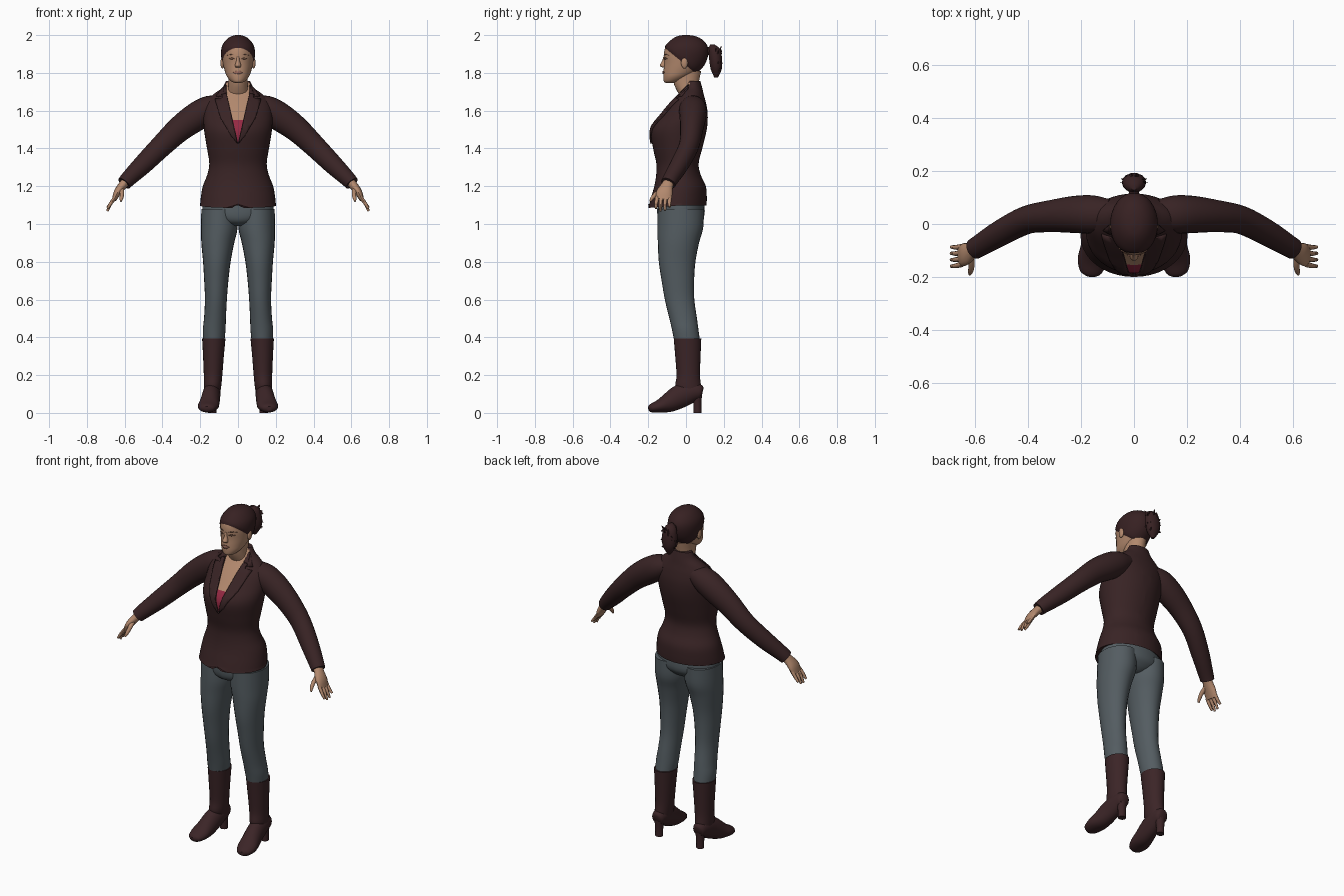
import bpy, bmesh, math, random
from mathutils import Vector
from mathutils.bvhtree import BVHTree

if "Cube" in bpy.data.objects:
    bpy.data.objects.remove(bpy.data.objects["Cube"])

random.seed(4)


def material(name, rgb):
    m = bpy.data.materials.new(name)
    m.diffuse_color = (*rgb, 1)
    m.use_nodes = True
    m.node_tree.nodes["Principled BSDF"].inputs["Base Color"].default_value = m.diffuse_color
    return m


CLOTH = material("dark_maroon", (0.040, 0.017, 0.018))
HAIR = material("dark_brown", (0.038, 0.015, 0.016))
BOOT = material("boot_brown", (0.044, 0.018, 0.020))
PANTS = material("slate_grey", (0.088, 0.108, 0.120))
SKIN = material("skin", (0.45, 0.25, 0.155))
PINK = material("raspberry", (0.30, 0.022, 0.055))
LIPS = material("lip", (0.33, 0.15, 0.11))
SHADE = material("eye_brown", (0.20, 0.10, 0.065))


def finish(name, bm, mats, angle=45):
    bmesh.ops.recalc_face_normals(bm, faces=bm.faces)
    me = bpy.data.meshes.new(name)
    bm.to_mesh(me)
    bm.free()
    ob = bpy.data.objects.new(name, me)
    bpy.context.collection.objects.link(ob)
    for m in mats:
        me.materials.append(m)
    bpy.ops.object.select_all(action='DESELECT')
    ob.select_set(True)
    bpy.context.view_layer.objects.active = ob
    bpy.ops.object.shade_smooth_by_angle(angle=math.radians(angle))
    return ob


def smooth_path(rings, sub):
    """Catmull-Rom through rings of (x, y, z, radius_a, radius_b)."""
    p = [Vector(r) for r in rings]
    p = [2 * p[0] - p[1]] + p + [2 * p[-1] - p[-2]]
    out = []
    for a, b, c, d in zip(p, p[1:], p[2:], p[3:]):
        for k in range(sub):
            t = k / sub
            out.append(0.5 * (2 * b + (c - a) * t + (2 * a - 5 * b + 4 * c - d) * t * t
                              + (3 * b - a - 3 * c + d) * t ** 3))
    return out + [p[-2]]


def loft_bm(rings, n=24, sub=4, ref=None):
    """Level elliptical slices, or slices square to the path when ref is given."""
    bm = bmesh.new()
    path = smooth_path(rings, sub)
    rows = []
    for i, p in enumerate(path):
        a, b = Vector((1, 0, 0)), Vector((0, 1, 0))
        if ref:
            t = (path[min(i + 1, len(path) - 1)] - path[max(i - 1, 0)])
            t = Vector(t[:3]).normalized()
            b = Vector(ref)
            b = (b - t * b.dot(t)).normalized()
            a = t.cross(b)
        ra, rb = max(p[3], .002), max(p[4], .002)
        c = Vector(p[:3])
        rows.append([bm.verts.new(c + a * ra * math.cos(k * math.tau / n)
                                  + b * rb * math.sin(k * math.tau / n)) for k in range(n)])
    for r, s in zip(rows, rows[1:]):
        for k in range(n):
            bm.faces.new((r[k], r[(k + 1) % n], s[(k + 1) % n], s[k]))
    bm.faces.new(rows[0])
    bm.faces.new(rows[-1])
    return bm


def loft(name, rings, mat, **kw):
    return finish(name, loft_bm(rings, **kw), [mat])


def slices(rows):
    """(z, half width, front y, back y) to centred rings."""
    return [(0, (f + b) / 2, z, w, (b - f) / 2) for z, w, f, b in rows]


def cut(bm, co, no):
    bmesh.ops.bisect_plane(bm, geom=bm.verts[:] + bm.edges[:] + bm.faces[:],
                           plane_co=co, plane_no=no)


def ball(name, loc, size, mat):
    bm = bmesh.new()
    bmesh.ops.create_uvsphere(bm, u_segments=20, v_segments=12, radius=1)
    for v in bm.verts:
        v.co = Vector(loc) + Vector(v.co[i] * size[i] for i in range(3))
    return finish(name, bm, [mat])


def plate(name, outline, target, mat, thick, step=.02):
    """Thin panel drawn in x, z and laid on the front of the target."""
    bm = bmesh.new()
    bm.faces.new([bm.verts.new((x, 0, z)) for x, z in outline])
    bmesh.ops.triangulate(bm, faces=bm.faces[:])
    for axis, no in ((0, (1, 0, 0)), (1, (0, 0, 1))):
        lo, hi = min(p[axis] for p in outline), max(p[axis] for p in outline)
        for k in range(1, int((hi - lo) / step) + 1):
            cut(bm, Vector(no) * (lo + k * step), no)
    me = target.data
    tree = BVHTree.FromPolygons([v.co for v in me.vertices], [p.vertices[:] for p in me.polygons])
    for v in bm.verts:
        hit = tree.ray_cast(Vector((v.co.x, -1, v.co.z)), Vector((0, 1, 0)))[0]
        v.co = hit or tree.find_nearest(v.co)[0]
        v.co.y -= thick * .5
    ob = finish(name, bm, [mat])
    mod = ob.modifiers.new("thickness", 'SOLIDIFY')
    mod.thickness, mod.offset = thick, 0


# Jacket body with a V opening showing the chest and top
bm = loft_bm(slices([
    (1.085, .202, -.20, .108), (1.14, .197, -.185, .11), (1.20, .186, -.168, .105),
    (1.26, .163, -.158, .078), (1.32, .152, -.157, .067), (1.40, .164, -.174, .086),
    (1.50, .180, -.185, .110), (1.58, .183, -.130, .115), (1.64, .172, -.082, .106),
    (1.685, .132, -.042, .094), (1.72, .085, -.015, .086), (1.757, .064, .005, .076)]), n=40)
for v in bm.verts:
    if v.co.z < 1.09:
        if abs(v.co.x) < .01 and v.co.y < 0:
            v.co.z += .02
        v.co.z += .08 * (v.co.y + .2)
V0, SLOPE = 1.43, .23
cut(bm, (0, 0, V0), (1, 0, -SLOPE))
cut(bm, (0, 0, V0), (-1, 0, -SLOPE))
cut(bm, (0, 0, 1.55), (0, 0, 1))
for f in bm.faces:
    c = f.calc_center_median()
    if c.y < .02 and abs(c.x) < SLOPE * (c.z - V0) and c.z < 1.755:
        f.material_index = 1 if c.z > 1.55 else 2
jacket = finish("jacket_body", bm, [CLOTH, SKIN, PINK])

# Neck and head, with the hair split off by a sloping plane
loft("neck", slices([(1.66, .058, -.02, .06), (1.70, .054, -.045, .062),
                     (1.75, .051, -.066, .068), (1.81, .053, -.07, .08)]), SKIN)
bm = loft_bm(slices([
    (1.746, .014, -.105, -.07), (1.755, .036, -.117, -.03), (1.78, .058, -.120, .02),
    (1.81, .070, -.119, .065), (1.85, .080, -.116, .098), (1.90, .086, -.117, .114),
    (1.94, .081, -.107, .110), (1.972, .060, -.076, .085), (1.990, .034, -.045, .05),
    (1.997, .006, -.012, .008)]), n=32)
cut(bm, (0, -.12, 1.94), (0, .83, 1))
for f in bm.faces:
    c = f.calc_center_median()
    f.material_index = int(c.z - 1.94 + .83 * (c.y + .12) > 0)
bm.normal_update()
for v in bm.verts:
    if all(f.material_index for f in v.link_faces):
        v.co += v.normal * .004
head = finish("head", bm, [SKIN, HAIR])

# Face
loft("nose", [(0, -.110, 1.888, .007, .009), (0, -.113, 1.862, .010, .014),
              (0, -.121, 1.839, .016, .018), (0, -.114, 1.828, .012, .009)], SKIN, n=12)
plate("lips", [(-.026, 1.803), (-.008, 1.810), (.008, 1.810), (.026, 1.803),
               (.010, 1.794), (-.010, 1.794)], head, LIPS, .006, .01)
for s, side in ((1, "left"), (-1, "right")):
    plate(side + "_eye", [(s * .018, 1.874), (s * .032, 1.881), (s * .050, 1.876),
                          (s * .034, 1.871)], head, SHADE, .004, .01)
    plate(side + "_eyebrow", [(s * .014, 1.893), (s * .036, 1.900), (s * .058, 1.893),
                              (s * .036, 1.896)], head, SHADE, .004, .01)
    ball(side + "_ear", (s * .083, -.008, 1.853), (.010, .018, .030), SKIN)

# Ponytail with loose tufts
ball("hair_tie", (0, .122, 1.915), (.020, .022, .022), HAIR)
loft("ponytail", [(0, .140, 1.95, .012, .012), (0, .150, 1.925, .036, .032),
                  (0, .157, 1.87, .046, .035), (0, .160, 1.82, .038, .030),
                  (0, .160, 1.775, .010, .010)], HAIR, n=14, sub=3)
bm = bmesh.new()
for k in range(16):
    ang = math.pi * (k % 8) / 7
    z = random.uniform(1.81, 1.935)
    base = Vector((.034 * math.cos(ang), .155 + .022 * math.sin(ang), z))
    out = Vector((math.cos(ang) * .022, math.sin(ang) * .016, random.uniform(-.015, .025)))
    ring = [bm.verts.new(base + Vector(o)) for o in ((.012, 0, -.01), (-.012, 0, -.01), (0, .006, .014))]
    tip = bm.verts.new(base + out)
    bm.faces.new(ring)
    for i in range(3):
        bm.faces.new((ring[i], ring[(i + 1) % 3], tip))
finish("ponytail_tufts", bm, [HAIR])

# Hips between the legs and under the jacket
loft("hips", slices([(.99, .03, -.10, .04), (1.01, .12, -.138, .07),
                     (1.05, .185, -.152, .098), (1.13, .185, -.150, .095)]), PANTS)

for s, side in ((1, "left"), (-1, "right")):
    def m(rings):
        return [(s * r[0], *r[1:]) for r in rings]

    # Lapel and collar
    plate(side + "_lapel", [(s * x, z) for x, z in (
        (.002, 1.425), (.060, 1.69), (.086, 1.684), (.082, 1.666), (.122, 1.660),
        (.092, 1.56), (.035, 1.465))], jacket, CLOTH, .009)
    plate(side + "_collar", [(s * x, z) for x, z in (
        (.060, 1.693), (.064, 1.738), (.092, 1.704), (.116, 1.676), (.088, 1.676),
        (.088, 1.687))], jacket, CLOTH, .009)

    # Sleeve
    loft(side + "_sleeve", m([
        (.09, .035, 1.635, .050, .058), (.155, .036, 1.608, .071, .072),
        (.225, .036, 1.565, .075, .070), (.31, .030, 1.503, .068, .061),
        (.405, .015, 1.413, .059, .053), (.50, -.032, 1.318, .052, .049),
        (.58, -.080, 1.240, .042, .042), (.603, -.094, 1.215, .038, .040)]),
        CLOTH, ref=(0, 1, 0))

    # Hand
    loft(side + "_palm", m([
        (.585, -.085, 1.235, .024, .027), (.612, -.100, 1.203, .023, .032),
        (.638, -.114, 1.167, .020, .043), (.656, -.120, 1.128, .012, .041)]),
        SKIN, n=16, ref=(0, 1, 0))
    for i in range(4):
        y, tip = -.152 + i * .022, (1.082, 1.068, 1.072, 1.090)[i]
        loft(f"{side}_finger_{i + 1}", m([
            (.650, y, 1.142, .010, .011), (.674, y * 1.06 + .003, 1.108, .009, .009),
            (.691, y * 1.1 + .008, tip, .006, .006)]), SKIN, n=8, sub=3, ref=(0, 1, 0))
    loft(side + "_thumb", m([
        (.618, -.118, 1.190, .012, .016), (.614, -.155, 1.162, .012, .012),
        (.617, -.178, 1.138, .010, .010), (.621, -.190, 1.120, .005, .005)]),
        SKIN, n=10, sub=3, ref=(1, 0, 0))

    # Trouser leg
    loft(side + "_trouser_leg", m([
        (.098, -.027, 1.08, .096, .122), (.099, -.030, .98, .097, .121),
        (.107, -.040, .90, .087, .109), (.112, -.047, .80, .073, .097),
        (.115, -.043, .70, .064, .086), (.117, -.034, .60, .058, .078),
        (.122, -.015, .50, .058, .073), (.126, -.004, .44, .060, .070),
        (.128, .006, .38, .056, .068)]), PANTS)

    # Boot
    loft(side + "_boot_shaft", m([
        (.128, .008, .395, .062, .073), (.130, .010, .30, .055, .067),
        (.132, .012, .20, .049, .062), (.135, .012, .14, .046, .068),
        (.137, .025, .09, .040, .058)]), BOOT)
    loft(side + "_boot_foot", m([
        (.137, .088, .110, .020, .020), (.137, .075, .112, .036, .040),
        (.138, .030, .110, .045, .055), (.142, -.030, .088, .048, .062),
        (.150, -.090, .055, .052, .052), (.158, -.140, .036, .055, .035),
        (.163, -.183, .025, .040, .023), (.165, -.198, .022, .016, .012)]),
        BOOT, ref=(0, 0, 1))
    loft(side + "_boot_heel", m([
        (.137, .058, .10, .030, .028), (.137, .060, .05, .023, .022),
        (.137, .061, 0, .022, .021)]), BOOT, n=14, sub=2)
